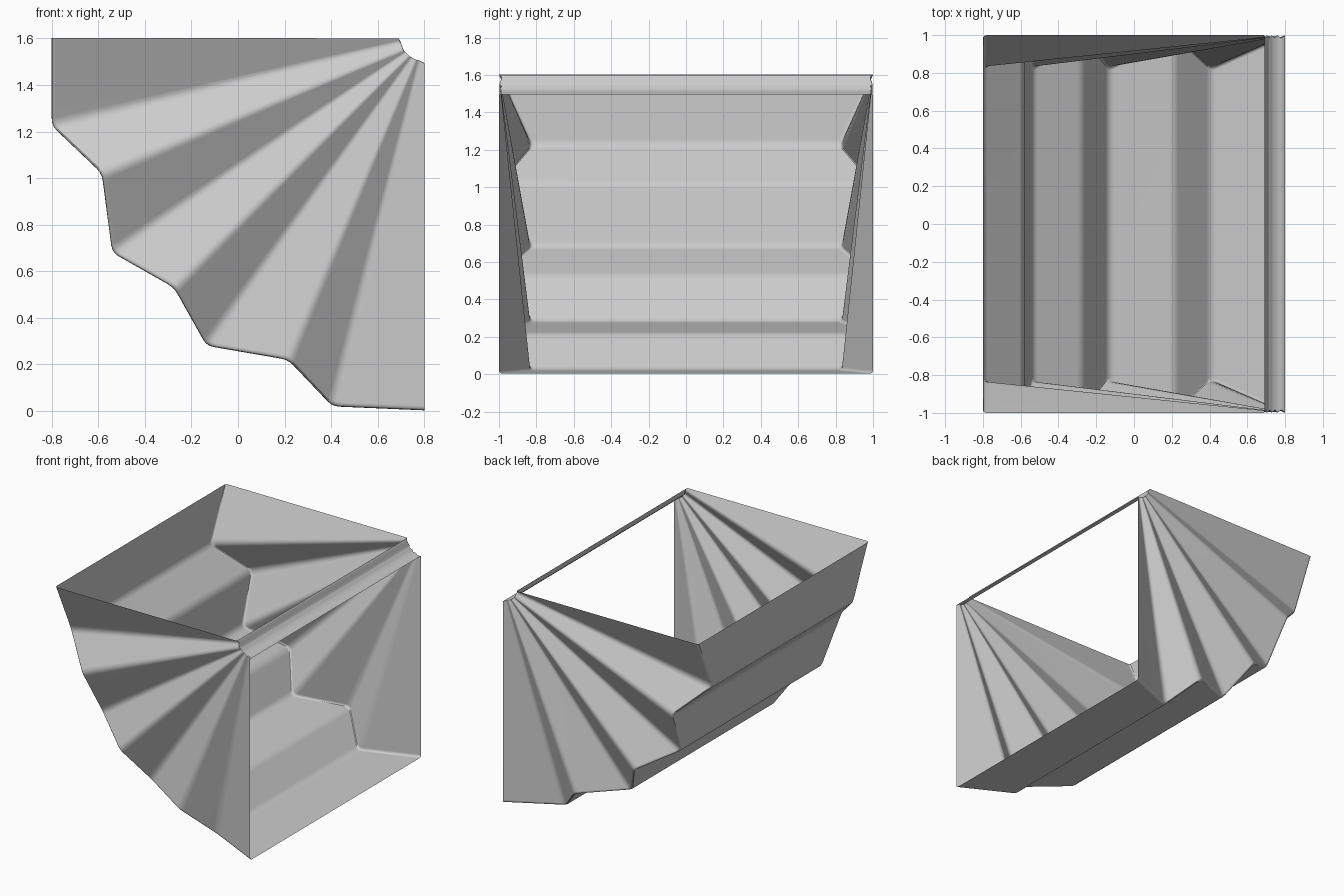
import bpy, bmesh, math
from mathutils import Vector

if "Cube" in bpy.data.objects:
    bpy.data.objects.remove(bpy.data.objects["Cube"])

# Fold stations: outer pleat profile and small hub profile (x, z)
outer = [(-0.80, 1.602), (-0.80, 1.225), (-0.585, 1.02), (-0.54, 0.68), (-0.275, 0.53),
         (-0.135, 0.28), (0.215, 0.22), (0.405, 0.02), (0.80, 0.003)]
hub = [(0.69, 1.600), (0.697, 1.588), (0.711, 1.548), (0.72, 1.54), (0.734, 1.525),
       (0.747, 1.517), (0.762, 1.509), (0.78, 1.505), (0.80, 1.495)]
# Ridges reach the full width, valleys fold inward
OUT_Y, HUB_Y = (1.0, 0.825), (1.0, 0.985)
SEGS = 3


def fillet(prev, p, nxt, dist, ratio=0.4):
    """Replace a corner by a short curve."""
    a = p + (prev - p) * min(ratio, dist / (prev - p).length)
    b = p + (nxt - p) * min(ratio, dist / (nxt - p).length)
    return [a * (1 - t) ** 2 + p * (2 * t * (1 - t)) + b * t ** 2
            for t in (k / SEGS for k in range(SEGS + 1))]


def rail(points, widths, dist):
    """Pleated rail on the +y side, with every fold rounded."""
    pts = [Vector((x, widths[i % 2], z)) for i, (x, z) in enumerate(points)]
    out = [pts[0]]
    for a, b, c in zip(pts, pts[1:], pts[2:]):
        out += fillet(a, b, c, dist)
    return out + [pts[-1]]


def flip(v):
    return Vector((v.x, -v.y, v.z))


# Bellows: a ring (hub strip, side, pleated wall, side) lofted through all stations
bm = bmesh.new()
rings = []
for h, o in zip(rail(hub, HUB_Y, 0.02), rail(outer, OUT_Y, 0.035)):
    corners = [h, o, flip(o), flip(h)]
    ring = []
    for k, p in enumerate(corners):
        d = 0.006 if k in (0, 3) else 0.02
        ring += fillet(corners[k - 1], p, corners[(k + 1) % 4], d)
    rings.append([bm.verts.new(p) for p in ring])
for r, s in zip(rings, rings[1:]):
    n = len(r)
    for k in range(n):
        bm.faces.new((r[k], r[(k + 1) % n], s[(k + 1) % n], s[k]))
bmesh.ops.recalc_face_normals(bm, faces=bm.faces)

mesh = bpy.data.meshes.new("folding_bellows")
bm.to_mesh(mesh)
bm.free()
bellows = bpy.data.objects.new("folding_bellows", mesh)
bpy.context.collection.objects.link(bellows)
bpy.context.view_layer.objects.active = bellows
bellows.select_set(True)
bpy.ops.object.shade_smooth_by_angle(angle=math.radians(35))

# Keep the large panels flat between the rounded folds
wn = bellows.modifiers.new("flat_panels", 'WEIGHTED_NORMAL')
wn.keep_sharp = True
